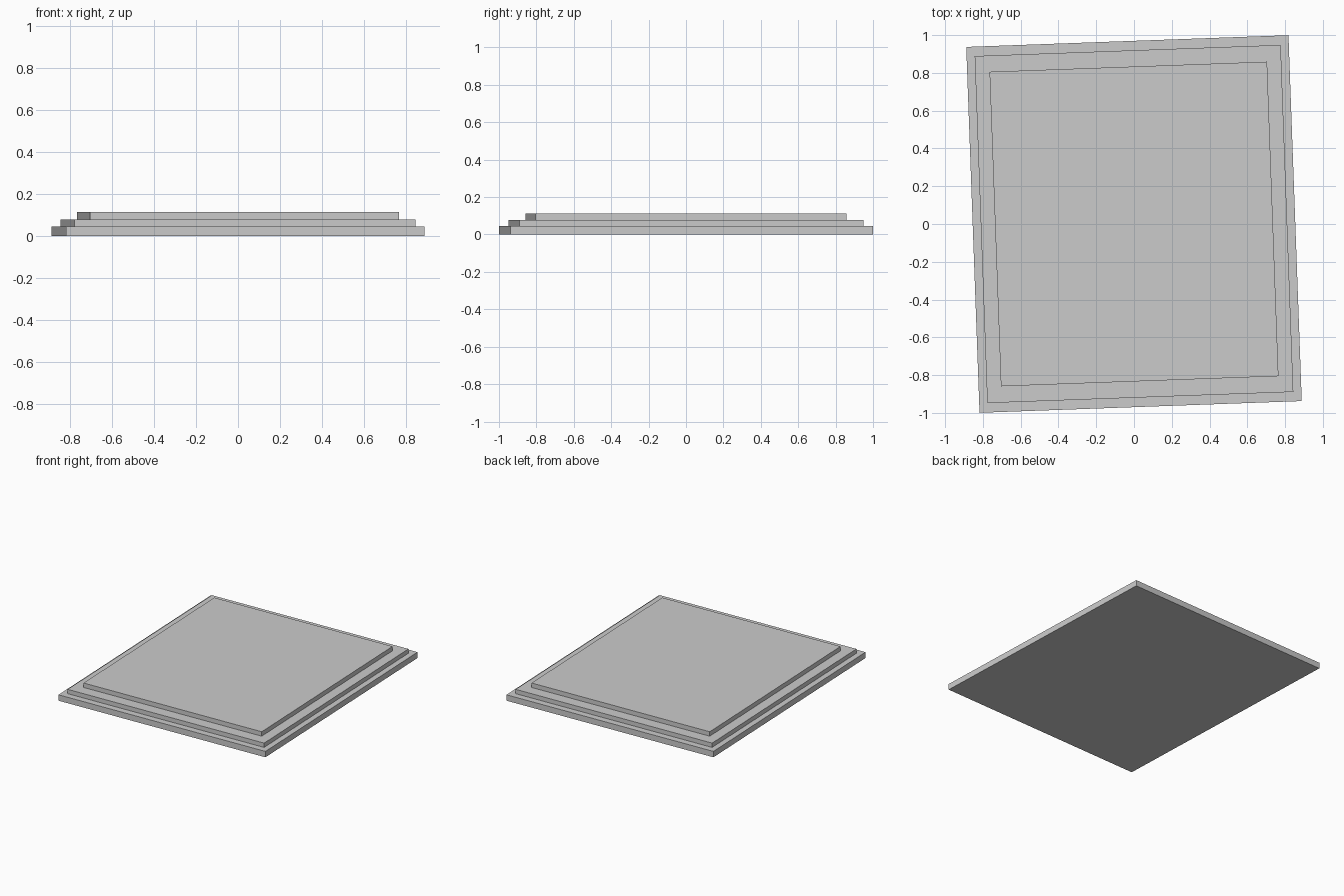
import bpy, math

if "Cube" in bpy.data.objects:
    bpy.data.objects.remove(bpy.data.objects["Cube"])

TURN = math.radians(2.08)  # whole plinth is turned slightly about z


def slab(name, width, depth, z0, z1):
    bpy.ops.mesh.primitive_cube_add(size=1, location=(0, 0, (z0 + z1) / 2))
    ob = bpy.context.object
    ob.name = name
    ob.scale = (width, depth, z1 - z0)
    ob.rotation_euler.z = TURN
    return ob


# Three stacked, stepped slabs
slab("base_slab", 1.707, 1.938, 0.0, 0.045)
slab("middle_step", 1.621, 1.838, 0.045, 0.078)
slab("top_step", 1.470, 1.666, 0.078, 0.112)
